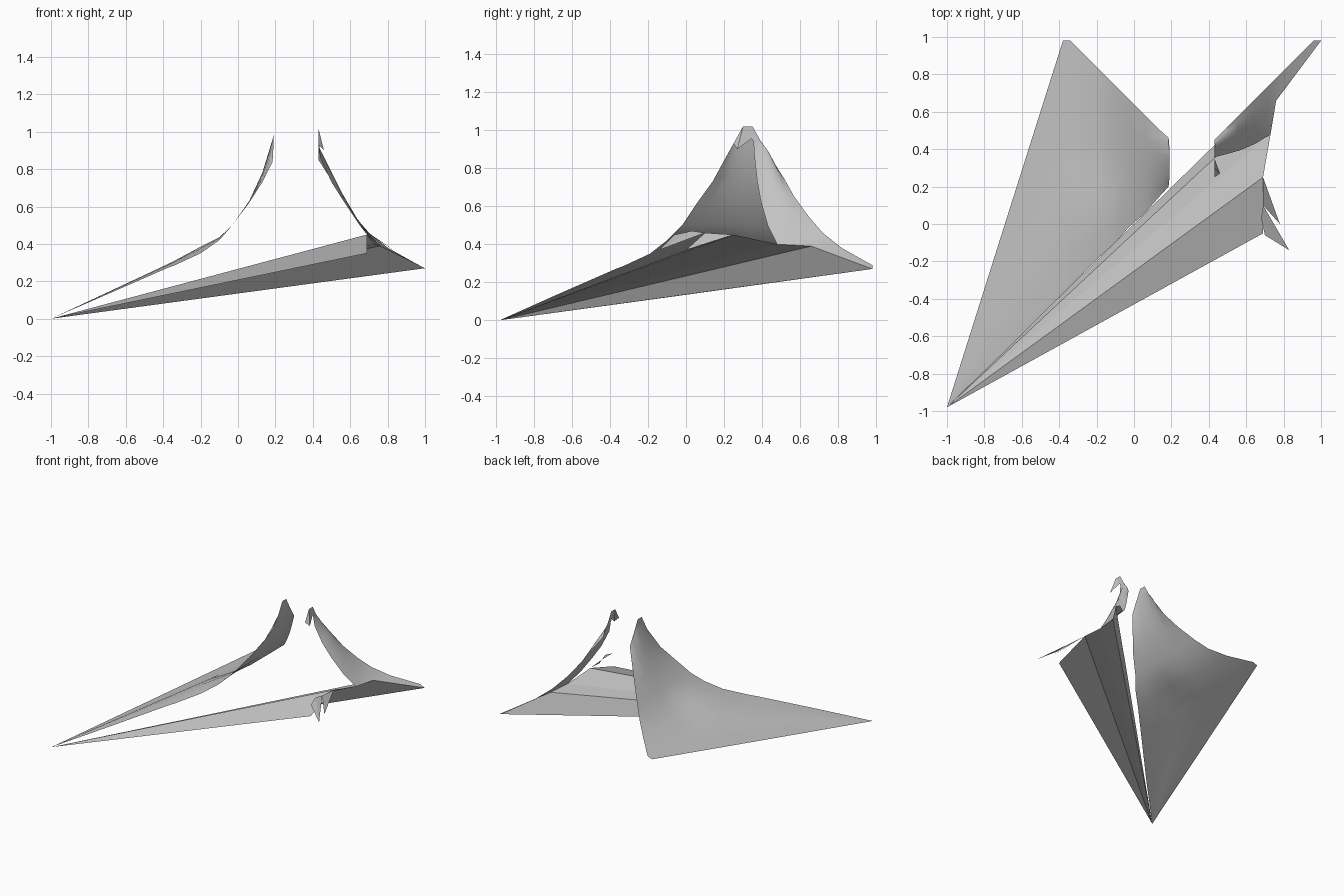
import bpy
import math
from mathutils import Vector

cube = bpy.data.objects.get("Cube")
if cube:
    bpy.data.objects.remove(cube)

COLOUR = (0.55, 0.55, 0.55, 1)
paper = bpy.data.materials.new("grey paper")
paper.use_nodes = True
paper.diffuse_color = COLOUR
paper.node_tree.nodes["Principled BSDF"].inputs["Base Color"].default_value = COLOUR


def add_part(name, verts, faces, smooth=False):
    mesh = bpy.data.meshes.new(name)
    mesh.from_pydata([tuple(v) for v in verts], [], faces)
    mesh.validate()
    mesh.materials.append(paper)
    obj = bpy.data.objects.new(name, mesh)
    bpy.context.collection.objects.link(obj)
    if smooth:
        bpy.ops.object.select_all(action='DESELECT')
        obj.select_set(True)
        bpy.context.view_layer.objects.active = obj
        bpy.ops.object.shade_smooth_by_angle(angle=math.radians(35))
    return obj


def loft(name, sections, steps):
    """Sheet between inner and outer edge points, each section arched by
    its own height with the top of the arch at a given fraction across."""
    verts, faces = [], []
    for inner, outer, arch, crest in sections:
        for i in range(steps + 1):
            t = i / steps
            p = Vector(inner).lerp(Vector(outer), t)
            p.z += arch * max(0, 1 - ((t - crest) / crest) ** 2)
            verts.append(p)
    row = steps + 1
    for s in range(len(sections) - 1):
        for i in range(steps):
            a = s * row + i
            faces.append((a, a + row, a + row + 1, a + 1))
    return add_part(name, verts, faces, smooth=True)


NOSE = (-1, -.98, 0)

# Broad curled wing: x, inner y, outer y, height, arch
profile = [(-1, -.98, -.98, 0, 0), (-.7, -.69, -.03, .13, .01), (-.38, -.37, .98, .27, .02),
           (-.34, -.33, .98, .285, .025), (-.2, -.19, .84, .35, .035),
           (-.1, -.1, .74, .42, .015), (-.03, -.02, .67, .5, 0), (.06, .06, .58, .62, .01),
           (.13, .14, .51, .73, .05), (.185, .2, .46, .84, .12),
           (.19, .25, .4, .93, .06), (.19, .3, .35, 1.02, 0)]
loft("broad_wing", [((x, yi, z), (x, yo, z), arch, .25 if x < 0 else .5)
                    for x, yi, yo, z, arch in profile], 8)

# Narrow curled wing: inner edge, outer edge, arch
curl = [((1, .98, .27), (.96, .98, .29), 0), ((.76, .66, .39), (.8, .82, .38), 0),
        ((.73, .48, .4), (.7, .72, .46), 0), ((.65, .43, .5), (.63, .65, .54), .01),
        ((.57, .395, .62), (.55, .57, .65), .03), ((.5, .375, .73), (.5, .52, .74), .05),
        ((.44, .36, .86), (.43, .45, .85), .06), ((.43, .355, .94), (.43, .4, .93), .02),
        ((.43, .3, 1.02), (.43, .35, 1.02), 0)]
loft("curled_wing", [(a, b, arch, .5) for a, b, arch in curl], 6)

# Small folded hook at the top of the curl
add_part("curl_hook", [(.43, .3, 1.02), (.43, .35, .96), (.46, .27, .9), (.43, .25, .93)],
         [(0, 1, 2), (0, 2, 3)])

# Long flat panels fanning out from the nose
rim = [(.69, -.05, .35), (.69, .25, .45), (.73, .48, .4), (.76, .66, .39), (1, .98, .27)]
names = ["side_panel", "top_panel", "inner_panel", "keel_panel"]
for name, a, b in zip(names, rim, rim[1:]):
    add_part(name, [NOSE, a, b], [(0, 1, 2)])

# Crumpled fins at the end of the side panel
add_part("rear_fin", [(.78, 0, .37), (.69, .25, .45), (.69, .1, .46)], [(0, 1, 2)])
add_part("front_fin", [(.83, -.14, .37), (.69, .1, .46), (.68, .03, .47), (.7, -.06, .45)],
         [(0, 1, 2), (0, 2, 3)])
